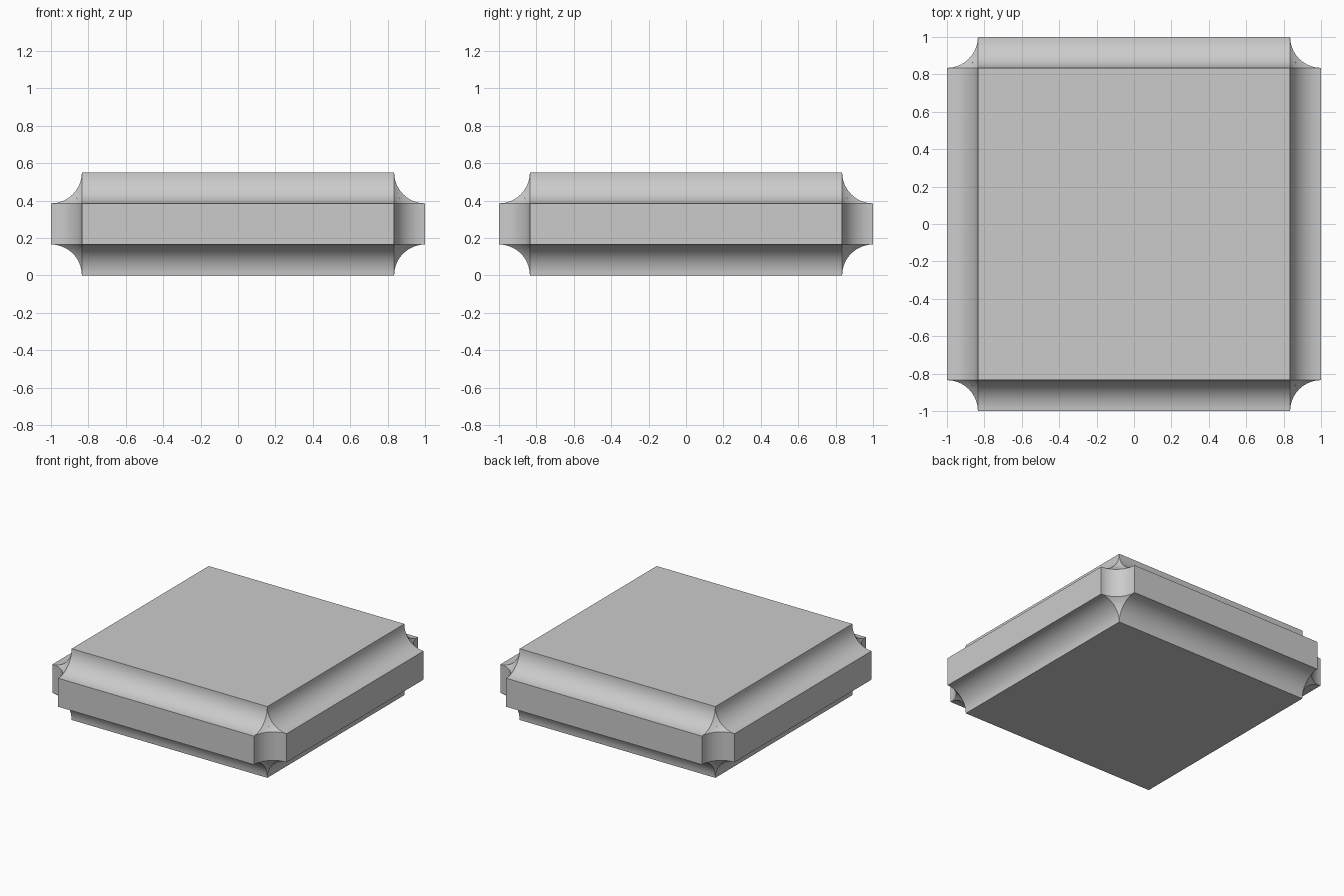
import bpy, bmesh, math
from mathutils import Vector

if "Cube" in bpy.data.objects:
    bpy.data.objects.remove(bpy.data.objects["Cube"])

HALF = Vector((1.0, 1.0, 0.275))   # half size of the slab
R = 0.165                          # cove radius
N = 16                             # segments per cove

bm = bmesh.new()


def add(points, sign):
    """Face from points measured inward from a slab corner, mirrored by sign."""
    verts = []
    for p in points:
        q = HALF - Vector(p)
        verts.append(bm.verts.new((q.x * sign[0], q.y * sign[1], q.z * sign[2] + HALF.z)))
    bm.faces.new(verts)


def point(axis, along, u, v):
    p = [0, 0, 0]
    p[axis], p[(axis + 1) % 3], p[(axis + 2) % 3] = along, u, v
    return Vector(p)


def arc(axis, along):
    return [point(axis, along, R * math.cos(t), R * math.sin(t))
            for t in (i * math.pi / 2 / N for i in range(N + 1))]


def build_octant(sign):
    for k in range(3):
        # flat face quarter
        u, v = HALF[(k + 1) % 3], HALF[(k + 2) % 3]
        add([point(k, 0, R, R), point(k, 0, u, R), point(k, 0, u, v), point(k, 0, R, v)], sign)
        # cove along one edge
        a, b = arc(k, R), arc(k, HALF[k])
        for i in range(N):
            add([a[i], b[i], b[i + 1], a[i + 1]], sign)
        # third of the hollow spherical corner
        centre = Vector((1, 1, 1)).normalized() * R * math.sqrt(2)
        rings = [[p.lerp(centre, j / 6).normalized() * R * math.sqrt(2) for p in a]
                 for j in range(6)]
        for lo, hi in zip(rings, rings[1:]):
            for i in range(N):
                add([lo[i], lo[i + 1], hi[i + 1], hi[i]], sign)
        for i in range(N):
            add([rings[-1][i], rings[-1][i + 1], centre], sign)


for sx in (-1, 1):
    for sy in (-1, 1):
        for sz in (-1, 1):
            build_octant((sx, sy, sz))

# weld the octants and merge flat pieces
bmesh.ops.remove_doubles(bm, verts=bm.verts, dist=1e-5)
bmesh.ops.dissolve_limit(bm, angle_limit=0.001, verts=bm.verts, edges=bm.edges)
bmesh.ops.recalc_face_normals(bm, faces=bm.faces)

mesh = bpy.data.meshes.new("coved_slab")
bm.to_mesh(mesh)
bm.free()
slab = bpy.data.objects.new("coved_slab", mesh)
bpy.context.collection.objects.link(slab)
bpy.context.view_layer.objects.active = slab
slab.select_set(True)
bpy.ops.object.shade_smooth_by_angle(angle=math.radians(30))
